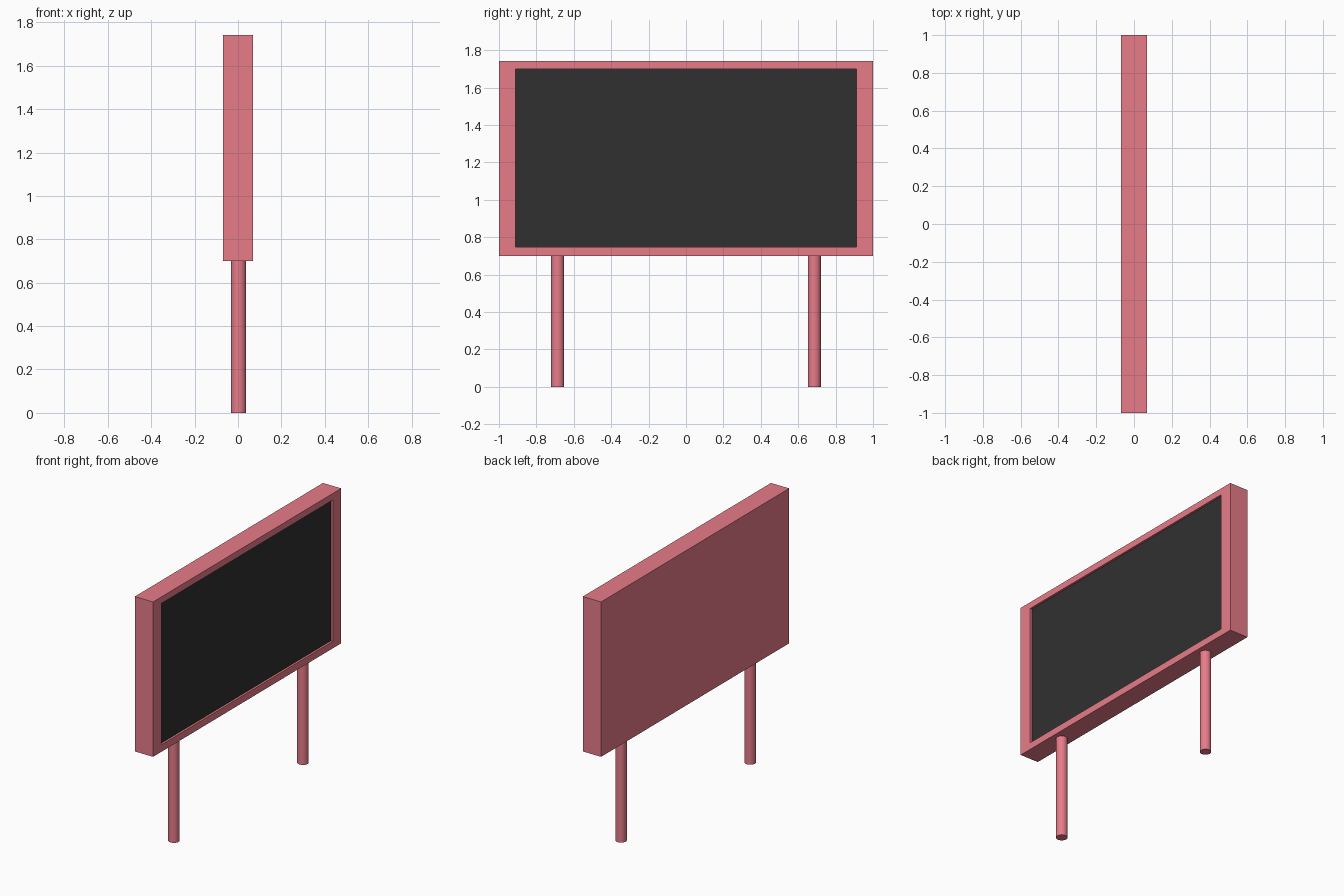
import bpy, bmesh
from mathutils import Matrix, Vector

if "Cube" in bpy.data.objects:
    bpy.data.objects.remove(bpy.data.objects["Cube"])

HALF_T, Z0, Z1 = 0.068, 0.70, 1.742          # board half thickness, bottom, top
SCR_Y, SCR_Z0, SCR_Z1 = 0.911, 0.747, 1.698  # screen opening
RECESS = 0.016


def material(name, colour):
    m = bpy.data.materials.new(name)
    m.diffuse_color = (*colour, 1)
    m.use_nodes = True
    m.node_tree.nodes["Principled BSDF"].inputs["Base Color"].default_value = m.diffuse_color
    return m


def finish(bm, name, mat):
    bmesh.ops.recalc_face_normals(bm, faces=bm.faces)
    mesh = bpy.data.meshes.new(name)
    bm.to_mesh(mesh)
    bm.free()
    mesh.materials.append(mat)
    obj = bpy.data.objects.new(name, mesh)
    bpy.context.collection.objects.link(obj)
    return obj


def add_box(bm, lo, hi):
    lo, hi = Vector(lo), Vector(hi)
    m = Matrix.Translation((lo + hi) / 2) @ Matrix.Diagonal((*(hi - lo), 1))
    bmesh.ops.create_cube(bm, size=1, matrix=m)


pink = material("pink_paint", (0.80, 0.20, 0.25))
black = material("dark_screen", (0.03, 0.03, 0.03))

# Board casing with a shallow recess on the +x face
bm = bmesh.new()
add_box(bm, (-HALF_T, -1, Z0), (HALF_T, 1, Z1))
bm.normal_update()
face = max(bm.faces, key=lambda f: f.normal.x)
bmesh.ops.inset_individual(bm, faces=[face], thickness=0.04)
mid_z = (Z0 + Z1) / 2


def fit_opening(verts, x):
    for v in verts:
        v.co = (x, SCR_Y if v.co.y > 0 else -SCR_Y,
                SCR_Z1 if v.co.z > mid_z else SCR_Z0)


fit_opening(face.verts, HALF_T)
inner = bmesh.ops.extrude_discrete_faces(bm, faces=[face])["faces"][0]
fit_opening(inner.verts, HALF_T - RECESS)
finish(bm, "board_casing", pink)

# Screen panel lying on the recess floor
bm = bmesh.new()
add_box(bm, (HALF_T - RECESS - 0.004, -SCR_Y, SCR_Z0),
        (HALF_T - RECESS + 0.002, SCR_Y, SCR_Z1))
finish(bm, "screen_panel", black)

# Two round support posts
for side, y in (("left", -0.686), ("right", 0.686)):
    bm = bmesh.new()
    h = Z0 + 0.01
    bmesh.ops.create_cone(bm, cap_ends=True, segments=32, radius1=0.035,
                          radius2=0.035, depth=h,
                          matrix=Matrix.Translation((0.003, y, h / 2)))
    for f in bm.faces:
        f.smooth = len(f.verts) == 4
    for e in bm.edges:
        e.smooth = all(len(f.verts) == 4 for f in e.link_faces)
    finish(bm, side + "_post", pink)
